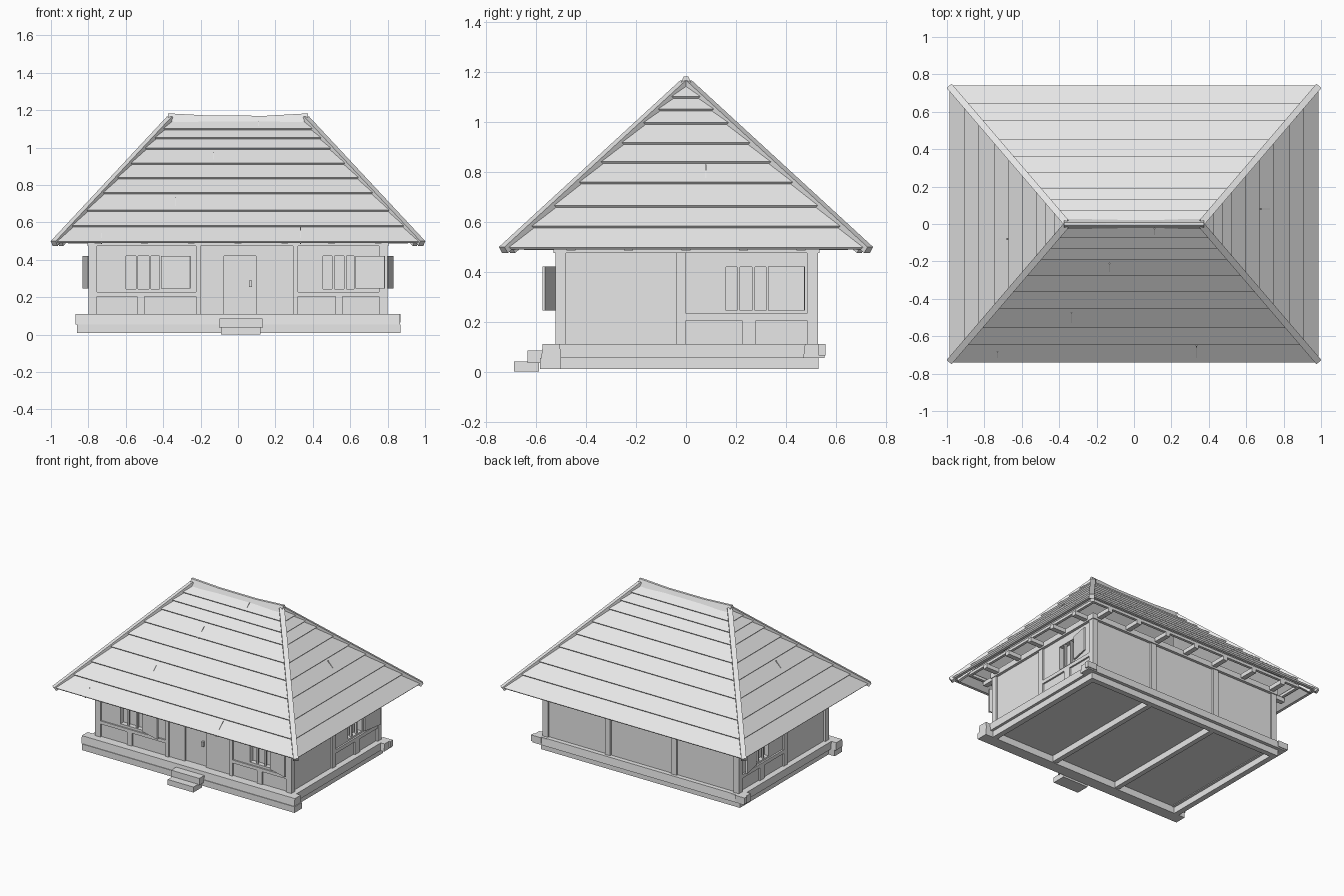
import bpy, bmesh
from mathutils import Vector

if "Cube" in bpy.data.objects:
    bpy.data.objects.remove(bpy.data.objects["Cube"], do_unlink=True)

grey = bpy.data.materials.new("plain grey")
grey.use_nodes = True
grey.diffuse_color = (0.8, 0.8, 0.8, 1)
grey.node_tree.nodes["Principled BSDF"].inputs["Base Color"].default_value = (0.8, 0.8, 0.8, 1)


def finish(name, bm):
    bmesh.ops.recalc_face_normals(bm, faces=bm.faces)
    mesh = bpy.data.meshes.new(name)
    bm.to_mesh(mesh)
    bm.free()
    mesh.materials.append(grey)
    ob = bpy.data.objects.new(name, mesh)
    bpy.context.collection.objects.link(ob)
    return ob


def box(name, x, y, z, taper=1.0):
    """Box from (low, high) pairs; taper narrows its top in y."""
    bm = bmesh.new()
    bmesh.ops.create_cube(bm, size=1)
    for v in bm.verts:
        c = [(r[0] + r[1]) / 2 + k * (r[1] - r[0]) for k, r in zip(v.co, (x, y, z))]
        if v.co.z > 0:
            mid = (y[0] + y[1]) / 2
            c[1] = mid + (c[1] - mid) * taper
        v.co = c
    return finish(name, bm)


def beam(name, p, q, w, h):
    """Beam of width w and height h from p to q."""
    p, q = Vector(p), Vector(q)
    ob = box(name, (-w / 2, w / 2), (0, (q - p).length), (-h / 2, h / 2))
    ob.location = p
    ob.rotation_euler = (q - p).to_track_quat('Y', 'Z').to_euler()
    return ob


def around(x, y):
    return [(-x, -y), (x, -y), (x, y), (-x, y)]


# Stepped roof: rings climb the outside, then return down the inside
EAVE, TOP = 0.49, 1.15


def half_sizes(z):
    t = (z - EAVE) / (TOP - EAVE)
    return 0.98 - 0.61 * t, 0.725 * (1 - t) + 0.008


courses = [EAVE, 0.575, 0.658, 0.752, 0.833, 0.91, 0.99, 1.045, 1.095, TOP]
rings = []
for low, high in zip(courses, courses[1:]):
    x, y = half_sizes(low)
    rings.append((x, y, low))
    rings.append((x + 0.007, y + 0.007, low + 0.008))
rings.append((*half_sizes(TOP), TOP))
rings.append((0.35, 0.002, TOP - 0.025))
x, y = half_sizes(EAVE)
rings.append((x - 0.02, y - 0.02, EAVE))
bm = bmesh.new()
loops = [[bm.verts.new((px, py, z)) for px, py in around(x, y)] for x, y, z in rings]
for a, b in zip(loops, loops[1:] + loops[:1]):
    for i in range(4):
        j = (i + 1) % 4
        bm.faces.new((a[i], a[j], b[j], b[i]))
finish("roof_boards", bm)

# Hip boards and sagging ridge cap
for sx in (-1, 1):
    for sy in (-1, 1):
        beam("hip_board", (sx * 0.983, sy * 0.732, 0.487), (sx * 0.36, sy * 0.005, 1.155), 0.035, 0.03)
        beam("hip_rafter", (sx * 0.95, sy * 0.70, 0.485), (sx * 0.36, 0, 1.115), 0.03, 0.025)
bm = bmesh.new()
sections = []
for x, sag in ((-0.375, 0), (-0.15, 0.012), (0.15, 0.013), (0.375, 0)):
    sections.append([bm.verts.new((x, y, z - sag)) for y, z in
                     ((-0.028, 1.14), (0.028, 1.14), (0.009, 1.183), (-0.009, 1.183))])
for a, b in zip(sections, sections[1:]):
    for i in range(4):
        bm.faces.new((a[i], a[(i + 1) % 4], b[(i + 1) % 4], b[i]))
bm.faces.new(sections[0])
bm.faces.new(sections[-1])
finish("ridge_cap", bm)

# Raised board joints on the roof slopes
for x, low, high in ((0.11, 1.1, 1.14), (-0.13, 0.91, 0.97), (-0.335, 0.66, 0.73),
                     (0.335, EAVE, 0.57), (-0.73, EAVE, 0.54)):
    beam("front_joint", (x, -half_sizes(low)[1] - 0.003, low), (x, -half_sizes(high)[1] - 0.003, high), 0.006, 0.012)
for s in (-1, 1):
    beam("side_joint", (s * (half_sizes(0.765)[0] + 0.003), s * 0.08, 0.765),
         (s * (half_sizes(0.825)[0] + 0.003), s * 0.08, 0.825), 0.006, 0.012)

# Wall body with pockets for door and windows
walls = box("walls", (-0.785, 0.785), (-0.51, 0.515), (0.06, 0.52))
WIN = (0.245, 0.42)
front_windows = [(-0.60, -0.42), (0.455, 0.62)]
cutters = [box("cutter", w, (-0.6, -0.475), WIN) for w in front_windows]
cutters.append(box("cutter", (-0.075, 0.095), (-0.6, -0.495), (0.11, 0.42)))
cutters += [box("cutter", (min(s * 0.75, s * 0.9), max(s * 0.75, s * 0.9)), (0.16, 0.32), WIN) for s in (-1, 1)]
bpy.context.view_layer.objects.active = walls
for c in cutters:
    c.hide_render = True
    m = walls.modifiers.new("opening", 'BOOLEAN')
    m.object = c
    m.solver = 'EXACT'
    bpy.ops.object.modifier_apply(modifier=m.name)
    bpy.data.objects.remove(c, do_unlink=True)

# Corner posts, wall posts and top plates
for sx in (-1, 1):
    xs = sorted((sx * 0.755, sx * 0.80))
    for y in ((-0.522, -0.48), (0.485, 0.528)):
        box("corner_post", xs, y, (0.1, 0.49))
    side = sorted((sx * 0.77, sx * 0.797))
    box("side_post", side, (-0.04, 0.0), (0.1, 0.49))
    box("side_rail", side, (0, 0.5), (0.205, 0.232))
    box("side_stud", side, (0.225, 0.28), (0.1, 0.21))
    box("side_plate", sorted((sx * 0.765, sx * 0.805)), (-0.53, 0.535), (0.475, 0.515))
    box("back_post", (sx * 0.27 - 0.022, sx * 0.27 + 0.022), (0.5, 0.528), (0.1, 0.49))
for x in ((-0.225, -0.2), (0.295, 0.32)):
    box("front_post", x, (-0.522, -0.5), (0.1, 0.49))
for x, stud in (((-0.76, -0.22), -0.52), ((0.31, 0.76), 0.54)):
    box("front_rail", x, (-0.52, -0.5), (0.205, 0.228))
    box("front_stud", (stud - 0.02, stud + 0.02), (-0.52, -0.5), (0.1, 0.21))
for y in ((-0.53, -0.49), (0.495, 0.535)):
    box("wall_plate", (-0.805, 0.805), y, (0.475, 0.515))

# Window bars and half-open shutters
for a, b in front_windows:
    for k in (0.33, 0.72):
        x = a + (b - a) * k
        box("window_bar", (x - 0.006, x + 0.006), (-0.505, -0.49), WIN)
    beam("front_shutter", (b + 0.01, -0.522, 0.333), (b + 0.165, -0.57, 0.333), 0.012, 0.175)
for s in (-1, 1):
    for y in (0.21, 0.27):
        box("window_bar", sorted((s * 0.765, s * 0.78)), (y - 0.006, y + 0.006), WIN)
    beam("side_shutter", (s * 0.797, 0.33, 0.333), (s * 0.825, 0.475, 0.333), 0.012, 0.175)
box("door_handle", (0.06, 0.075), (-0.515, -0.49), (0.255, 0.29))

# Sill beams with crossing ends, and the frame below the floor
box("front_sill", (-0.87, 0.865), (-0.58, -0.50), (0.055, 0.11), 0.85)
box("front_footing", (-0.86, 0.87), (-0.585, -0.50), (0.01, 0.055))
box("back_sill", (-0.86, 0.86), (0.47, 0.555), (0.055, 0.11), 0.85)
box("back_footing", (-0.81, 0.81), (0.49, 0.53), (0.01, 0.06))
for s in (-1, 1):
    box("side_sill", sorted((s * 0.75, s * 0.83)), (-0.57, 0.55), (0.055, 0.11))
    box("side_footing", sorted((s * 0.77, s * 0.81)), (-0.53, 0.53), (0.01, 0.06))
    box("sill_end", sorted((s * 0.79, s * 0.87)), (0.53, 0.56), (0.065, 0.11))
    box("floor_bearer", (s * 0.27 - 0.018, s * 0.27 + 0.018), (-0.5, 0.5), (0.015, 0.065))

# Entrance steps
box("upper_step", (-0.10, 0.13), (-0.635, -0.57), (0.035, 0.085))
box("lower_step", (-0.09, 0.12), (-0.69, -0.59), (0.0, 0.04))

# Joists reaching out under the eaves
for i in range(7):
    x = -0.75 + 0.25 * i
    box("long_side_joist", (x - 0.018, x + 0.018), (-0.65, 0.65), (0.488, 0.518))
for i in range(5):
    y = -0.46 + 0.23 * i
    box("short_side_joist", (-0.91, 0.91), (y - 0.018, y + 0.018), (0.486, 0.516))
# Boards tying the joist ends together
for s in (-1, 1):
    box("long_eave_batten", (-0.9, 0.9), sorted((s * 0.63, s * 0.65)), (0.515, 0.535))
    box("short_eave_batten", sorted((s * 0.88, s * 0.9)), (-0.64, 0.64), (0.515, 0.535))
